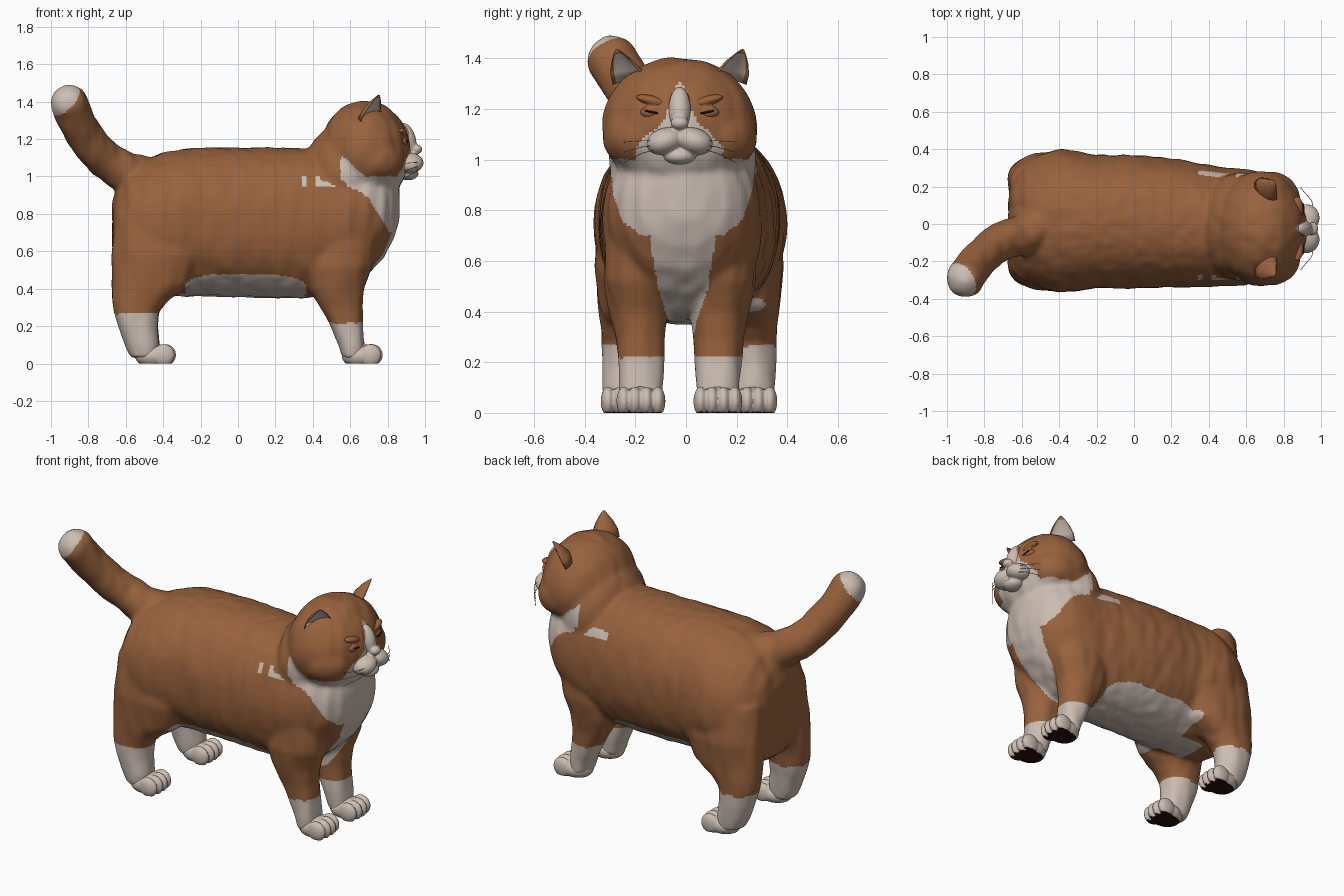
import bpy, bmesh, math
from mathutils import Vector, Matrix, noise

if "Cube" in bpy.data.objects:
    bpy.data.objects.remove(bpy.data.objects["Cube"])

def material(name, rgb):
    m = bpy.data.materials.new(name)
    m.diffuse_color = (*rgb, 1)
    m.use_nodes = True
    m.node_tree.nodes["Principled BSDF"].inputs["Base Color"].default_value = m.diffuse_color
    return m

MATS = [material("ginger_fur", (0.314, 0.122, 0.047)),
        material("white_fur", (0.60, 0.51, 0.45)),
        material("dark_pads", (0.02, 0.004, 0.004))]
HEAD_Y = -0.025   # the head's own centre plane

def interp(table, v):
    if v <= table[0][0]:
        return table[0][1]
    for (a, fa), (b, fb) in zip(table, table[1:]):
        if v <= b:
            return fa + (fb - fa) * (v - a) / (b - a)
    return table[-1][1]

BLAZE = [(.98, .17), (1.05, .17), (1.10, .13), (1.14, .075), (1.18, .05),
         (1.24, .035), (1.29, .018), (1.31, 0)]
BIB = [(.30, .04), (.36, .055), (.50, .10), (.70, .13), (.80, .18), (.90, .26), (1.0, .32)]
BIB_SIDE = [(.53, 1.0), (.70, .88), (.80, .72), (.85, .60)]

def coat_colour(p, n):
    """0 ginger, 1 white, 2 dark, by place on the body."""
    w = .008 * noise.noise(p * 14)
    x, y, z = p.x, p.y, p.z + w
    if p.z < .008 and n.z < -.7:
        return 2
    if z < (.265 if x < 0 else .22):
        return 1                                               # socks
    if x < -.8 and (p - Vector((-.97, -.33, 1.45))).length < .125:
        return 1                                               # tail tip
    if -.28 < x < .36 and z < .475 - .05 * abs((x - .04) / .32) ** 6:
        return 1                                               # belly
    if -.45 < x < 0 and abs(y) < .1 and z < .43:
        return 1                                               # groin
    if x > .8 and z > 1.0 and abs(y - HEAD_Y) < interp(BLAZE, z):
        return 1                                               # muzzle and blaze
    if z < 1.0 + max(0, .68 - x) * .9:
        if x > .55 and z > interp(BIB_SIDE, x) and z > .7:
            return 1                                           # bib sides
        if x > .34 and z < 1 and abs(y - .5 * HEAD_Y) < interp(BIB, z) and (n.x > 0 or z < .45):
            return 1                                           # chest
    return 0

def ball(bm, c, r, rot=None):
    m = Matrix.Translation(c) @ (rot or Matrix()) @ Matrix.Diagonal((*r, 1))
    bmesh.ops.create_uvsphere(bm, u_segments=32, v_segments=20, radius=1, matrix=m)

def loft(bm, rings):
    """Skin closed rings of points and cap both ends."""
    rows = [[bm.verts.new(p) for p in ring] for ring in rings]
    n = len(rows[0])
    for a, b in zip(rows, rows[1:]):
        for i in range(n):
            bm.faces.new((a[i], a[(i + 1) % n], b[(i + 1) % n], b[i]))
    bm.faces.new(rows[0][::-1])
    bm.faces.new(rows[-1])

def oval(n=40, power=2.0):
    for i in range(n):
        c, s = math.cos(math.tau * i / n), math.sin(math.tau * i / n)
        yield (math.copysign(abs(c) ** (2 / power), c), math.copysign(abs(s) ** (2 / power), s))

def finish(name, bm, voxel=0, smooth=0, fur=0, paint=True):
    bmesh.ops.recalc_face_normals(bm, faces=bm.faces)
    me = bpy.data.meshes.new(name)
    bm.to_mesh(me)
    bm.free()
    ob = bpy.data.objects.new(name, me)
    bpy.context.collection.objects.link(ob)
    if voxel:   # fuse the overlapping parts into one skin
        r = ob.modifiers.new("fuse", 'REMESH')
        r.mode, r.voxel_size = 'VOXEL', voxel
        s = ob.modifiers.new("soften", 'SMOOTH')
        s.factor, s.iterations = .5, smooth
        dg = bpy.context.evaluated_depsgraph_get()
        me = bpy.data.meshes.new_from_object(ob.evaluated_get(dg))
        ob.modifiers.clear()
        ob.data = me
    normals = [v.normal.copy() for v in me.vertices]
    for v, n in zip(me.vertices, normals):
        if fur:
            q = v.co
            v.co = q + n * fur * noise.noise(Vector((q.x * 16, q.y * 16, q.z * 6)))
        v.co.z = max(v.co.z, 0)
    me.update()
    me.materials.clear()
    for m in MATS:
        me.materials.append(m)
    for f in me.polygons:
        f.use_smooth = True
        if paint:
            f.material_index = coat_colour(f.center, f.normal)
    return ob

# Body: torso rings (x, z low, z high, y low, y high)
body = bmesh.new()
TORSO = [(-.67, .52, .86, -.16, .17), (-.645, .42, .96, -.24, .26), (-.58, .37, 1.05, -.31, .33),
         (-.5, .36, 1.09, -.345, .375), (-.4, .36, 1.13, -.365, .40), (-.3, .36, 1.145, -.36, .39),
         (-.2, .36, 1.155, -.345, .37), (0, .355, 1.155, -.345, .37), (.2, .35, 1.155, -.34, .35),
         (.38, .35, 1.15, -.335, .32), (.5, .37, 1.15, -.33, .30), (.6, .40, 1.14, -.325, .295),
         (.7, .48, 1.12, -.30, .27), (.78, .57, 1.07, -.25, .22), (.83, .66, 1.02, -.18, .16),
         (.86, .76, .95, -.08, .07)]
loft(body, [[(x, (y0 + y1) / 2 + (y1 - y0) / 2 * c, (z0 + z1) / 2 + (z1 - z0) / 2 * s)
             for c, s in oval(power=2.15)] for x, z0, z1, y0, y1 in TORSO])

# Legs: rings (z, x back, x front, y centre, y half width), mirrored about a centre plane
FRONT = [(.03, .56, .68, .152, .082), (.1, .54, .675, .152, .088), (.2, .495, .665, .152, .094),
         (.3, .44, .665, .155, .10), (.4, .38, .675, .16, .115), (.52, .36, .72, .165, .135),
         (.72, .38, .74, .16, .13)]
HIND = [(.03, -.57, -.43, .252, .08), (.1, -.605, -.42, .252, .088), (.2, -.64, -.43, .25, .094),
        (.28, -.662, -.425, .245, .102), (.34, -.67, -.37, .24, .11), (.42, -.675, -.25, .228, .13),
        (.58, -.675, -.17, .21, .165), (.8, -.66, -.18, .19, .16)]
for rings, mid in ((FRONT, -.026), (HIND, .012)):
    for side in (-1, 1):
        loft(body, [[((a + b) / 2 + (b - a) / 2 * c, mid + side * yc + hw * s, z)
                     for c, s in oval(power=2.2)] for z, a, b, yc, hw in rings])

# Neck, skull and cheeks
ball(body, (.57, -.015, 1.0), (.225, .29, .28))
ball(body, (.68, HEAD_Y, 1.13), (.245, .308, .274))
for side in (-1, 1):
    ball(body, (.73, HEAD_Y + side * .16, 1.09), (.16, .145, .13))

# Tail: a chain of balls along a path (x, y, z, radius)
TAIL = [(-.50, -.02, 1.0, .11), (-.60, -.06, 1.02, .11), (-.71, -.09, 1.09, .102), (-.77, -.135, 1.15, .10),
        (-.82, -.18, 1.22, .10), (-.865, -.235, 1.30, .10), (-.902, -.292, 1.39, .102)]
for a, b in zip(TAIL, TAIL[1:]):
    for i in range(5):
        x, y, z, r = Vector(a).lerp(Vector(b), i / 4)
        ball(body, (x, y, z), (r, r, r))
finish("cat_body", body, .012, 12, .006)

# Paws with four toes each
for label, x, mid, yc in (("front", .655, -.026, .152), ("hind", -.45, .012, .252)):
    for word, side in (("left", 1), ("right", -1)):
        paw = bmesh.new()
        y = mid + side * yc
        ball(paw, (x, y, .04), (.10, .088, .065))
        for k in (-1.5, -.5, .5, 1.5):
            ball(paw, (x + .065 - .008 * abs(k), y + k * .045, .046), (.058, .029, .058))
        finish(f"{label}_paw_{word}", paw, .006, 2)

# Face: muzzle pads, chin, nose, brows and eyelids
face = bmesh.new()
ball(face, (.90, HEAD_Y, 1.20), (.05, .045, .09), Matrix.Rotation(-.3, 4, 'Y'))
ball(face, (.955, HEAD_Y, 1.145), (.03, .036, .026))
ball(face, (.91, HEAD_Y, 1.015), (.055, .065, .035))
for side in (-1, 1):
    ball(face, (.92, HEAD_Y + side * .058, 1.073), (.072, .075, .052), Matrix.Rotation(-side * .3, 4, 'X'))
    ball(face, (.882, HEAD_Y + side * .105, 1.187), (.026, .052, .026))
    ball(face, (.872, HEAD_Y + side * .105, 1.232), (.034, .07, .02), Matrix.Rotation(side * .25, 4, 'X'))
finish("face", face, .006, 3)

# Narrow eye slits
eyes = bmesh.new()
for side in (-1, 1):
    ball(eyes, (.903, HEAD_Y + side * .105, 1.187), (.008, .034, .005), Matrix.Rotation(side * .2, 4, 'X'))
eye = finish("eye_slits", eyes, paint=False)
for f in eye.data.polygons:
    f.material_index = 2

# Ears: tapering crescent shells, white inside
for word, side in (("left", 1), ("right", -1)):
    base = Vector((.705, HEAD_Y + side * .20, 1.30))
    axis = Vector((.755, HEAD_Y + side * .25, 1.435)) - base
    facing = Vector((.8, side * .6, 0))
    facing = (facing - axis * facing.dot(axis) / axis.length_squared).normalized()
    wide = axis.cross(facing).normalized()
    ear = bmesh.new()
    rings = []
    for t, w, d in ((0, .08, .055), (.3, .074, .05), (.6, .052, .036), (.85, .025, .018), (1, .006, .005)):
        rings.append([base + axis * t + wide * w * c + facing * d * (s if s < 0 else -.55 * s)
                      for c, s in oval(24)])
    loft(ear, rings)
    ob = finish(f"ear_{word}", ear, paint=False)
    for i, f in enumerate(ob.data.polygons):
        f.material_index = 1 if i < 96 and 2 <= i % 24 <= 9 and i < 72 else 0

# Whiskers
cu = bpy.data.curves.new("whiskers", 'CURVE')
cu.dimensions, cu.bevel_depth, cu.bevel_resolution = '3D', .0018, 1
for side in (-1, 1):
    for k in (-1, 0, 1):
        sp = cu.splines.new('POLY')
        sp.points.add(2)
        for pt, (x, y, z) in zip(sp.points, ((.965, .08, 1.06 + .015 * k), (.95, .15, 1.05 + .025 * k),
                                             (.89, .22, 1.03 + .04 * k))):
            pt.co = (x, HEAD_Y + side * y, z, 1)
cu.materials.append(MATS[1])
bpy.context.collection.objects.link(bpy.data.objects.new("whiskers", cu))
